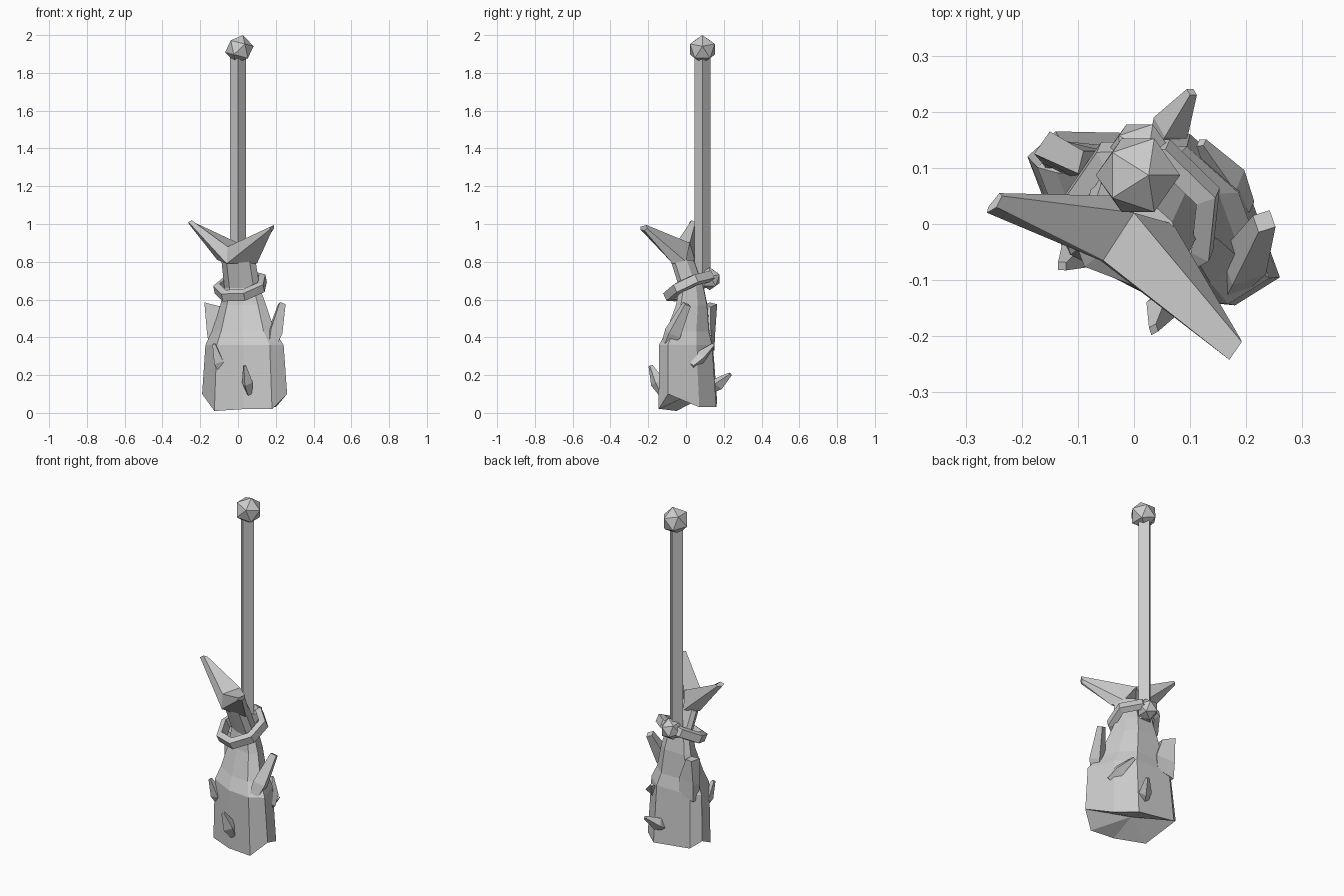
import bpy, bmesh, math
from mathutils import Vector, Matrix

cube = bpy.data.objects.get("Cube")
if cube:
    bpy.data.objects.remove(cube, do_unlink=True)

grey = bpy.data.materials.new("plain grey")
grey.use_nodes = True
COLOUR = (0.6, 0.6, 0.6, 1)
grey.diffuse_color = COLOUR
grey.node_tree.nodes["Principled BSDF"].inputs["Base Color"].default_value = COLOUR


def finish(name, bm):
    """Turn a bmesh into a flat-shaded grey object."""
    bmesh.ops.recalc_face_normals(bm, faces=bm.faces)
    mesh = bpy.data.meshes.new(name)
    bm.to_mesh(mesh)
    bm.free()
    mesh.materials.append(grey)
    obj = bpy.data.objects.new(name, mesh)
    bpy.context.collection.objects.link(obj)
    return obj


def loft(name, rings, closed=False, bottom=None):
    """Skin a list of rings; closed joins last to first, bottom is a fan point."""
    bm = bmesh.new()
    loops = [[bm.verts.new(p) for p in ring] for ring in rings]
    pairs = list(zip(loops, loops[1:]))
    if closed:
        pairs.append((loops[-1], loops[0]))
    for a, b in pairs:
        for i in range(len(a)):
            j = (i + 1) % len(a)
            bm.faces.new((a[i], a[j], b[j], b[i]))
    if not closed:
        bm.faces.new(loops[-1])
        first = loops[0]
        if bottom:
            mid = bm.verts.new(bottom)
            for i in range(len(first)):
                bm.faces.new((first[i], mid, first[(i + 1) % len(first)]))
        else:
            bm.faces.new(first)
    return finish(name, bm)


def spike(name, root, tip, wide, deep, end=0.4, facing=(0, 0, 1)):
    """Four-sided leaf-like spike, fullest near its middle."""
    root, tip = Vector(root), Vector(tip)
    axis = (tip - root).normalized()
    side = axis.cross(Vector(facing)).normalized()
    out = axis.cross(side)
    rings = []
    for t, s in ((0, 0.5), (0.4, 1), (1, end)):
        c = root.lerp(tip, t)
        rings.append([c + side * wide * s, c + out * deep * s,
                      c - side * wide * s, c - out * deep * s])
    loft(name, rings)


def ball(name, centre, radius):
    bm = bmesh.new()
    bmesh.ops.create_icosphere(bm, subdivisions=1, radius=radius,
                               matrix=Matrix.Translation(centre) @ Matrix.Rotation(0.25, 4, "Y"))
    finish(name, bm)


# Pole with a faceted knob at the top and a knot at the bottom
bm = bmesh.new()
bmesh.ops.create_cone(bm, cap_ends=True, segments=4, radius1=0.042, radius2=0.042,
                      depth=1.24, matrix=Matrix.Translation((0, 0.087, 1.28)))
finish("pole", bm)
ball("pole_knob", (0.007, 0.087, 1.925), 0.077)
ball("ring_knot", (0.01, 0.125, 0.71), 0.062)

# Faceted body: one outline, scaled and shifted up to the tail
outline = [(-0.19, 0.12, 0.1), (-0.125, -0.05, 0.01), (0.03, -0.13, 0.02), (0.18, -0.145, 0.02),
           (0.26, -0.095, 0.1), (0.2, 0.07, 0.03), (0.1, 0.16, 0.03), (-0.14, 0.165, 0.06)]
levels = [(0.36, 0.92, 0.03, 0.0), (0.43, 0.74, 0.025, 0.01), (0.57, 0.54, 0.025, 0.03),
          (0.66, 0.42, 0.02, 0.03), (0.81, 0.4, 0.0, -0.02)]
rings = [outline]
for z, s, cx, cy in levels:
    rings.append([(cx + (x - 0.03) * s, cy + (y - 0.01) * s, z) for x, y, _ in outline])
loft("body", rings, bottom=(0.03, 0.01, 0.09))

# Forked tail, both lobes sharing the notch
notch = [(-0.055, -0.065, 0.88), (0.0, 0.02, 0.9)]
loft("tail_lobe_right", [notch + [(-0.02, 0.05, 0.8), (-0.11, 0.03, 0.81), (-0.06, -0.065, 0.79)],
                         [(-0.245, 0.03, 1.02), (-0.235, 0.05, 1.01), (-0.24, 0.055, 1.0),
                          (-0.26, 0.03, 1.0), (-0.262, 0.02, 1.01)]])
loft("tail_lobe_left", [notch + [(0.07, 0.0, 0.8), (0.1, -0.07, 0.79), (-0.06, -0.065, 0.79)],
                        [(0.17, -0.242, 0.985), (0.192, -0.21, 0.995), (0.19, -0.205, 0.975),
                         (0.18, -0.22, 0.965), (0.168, -0.24, 0.97)]])

# Tilted square-section ring around the tail root
tilt = Matrix.Translation((0.015, 0.02, 0.67)) @ Matrix.Rotation(-0.2, 4, "Y") @ Matrix.Rotation(0.42, 4, "X")
sections = []
for i in range(7):
    a = math.tau * (i + 0.3) / 7
    sections.append([tilt @ Vector((math.cos(a) * r, math.sin(a) * r, z))
                     for r, z in ((0.11, -0.03), (0.145, -0.022), (0.145, 0.022), (0.11, 0.03))])
loft("tail_ring", sections, closed=True)

# Broad side fins near the top of the body
loft("back_fin", [[(-0.15, 0.09, 0.33), (-0.15, 0.15, 0.33), (-0.05, 0.14, 0.36), (-0.05, 0.06, 0.36)],
                  [(-0.165, 0.11, 0.43), (-0.155, 0.155, 0.43), (-0.05, 0.13, 0.45), (-0.07, 0.06, 0.45)],
                  [(-0.178, 0.125, 0.585), (-0.15, 0.165, 0.575), (-0.09, 0.13, 0.56), (-0.1, 0.09, 0.565)]])
spike("left_fin", (0.17, -0.12, 0.32), (0.232, 0.005, 0.575), 0.045, 0.05, 0.5)

# Small spikes scattered over the body
for name, root, tip, wide, deep in (
        ("front_right_spike", (-0.085, -0.035, 0.21), (-0.128, -0.075, 0.365), 0.035, 0.035),
        ("front_spike", (0.06, -0.125, 0.1), (0.035, -0.188, 0.25), 0.03, 0.04),
        ("left_spike", (0.2, 0.03, 0.25), (0.12, 0.145, 0.36), 0.035, 0.035),
        ("back_spike", (0.04, 0.13, 0.12), (0.103, 0.235, 0.205), 0.035, 0.035)):
    spike(name, root, tip, wide, deep, 0.3)
